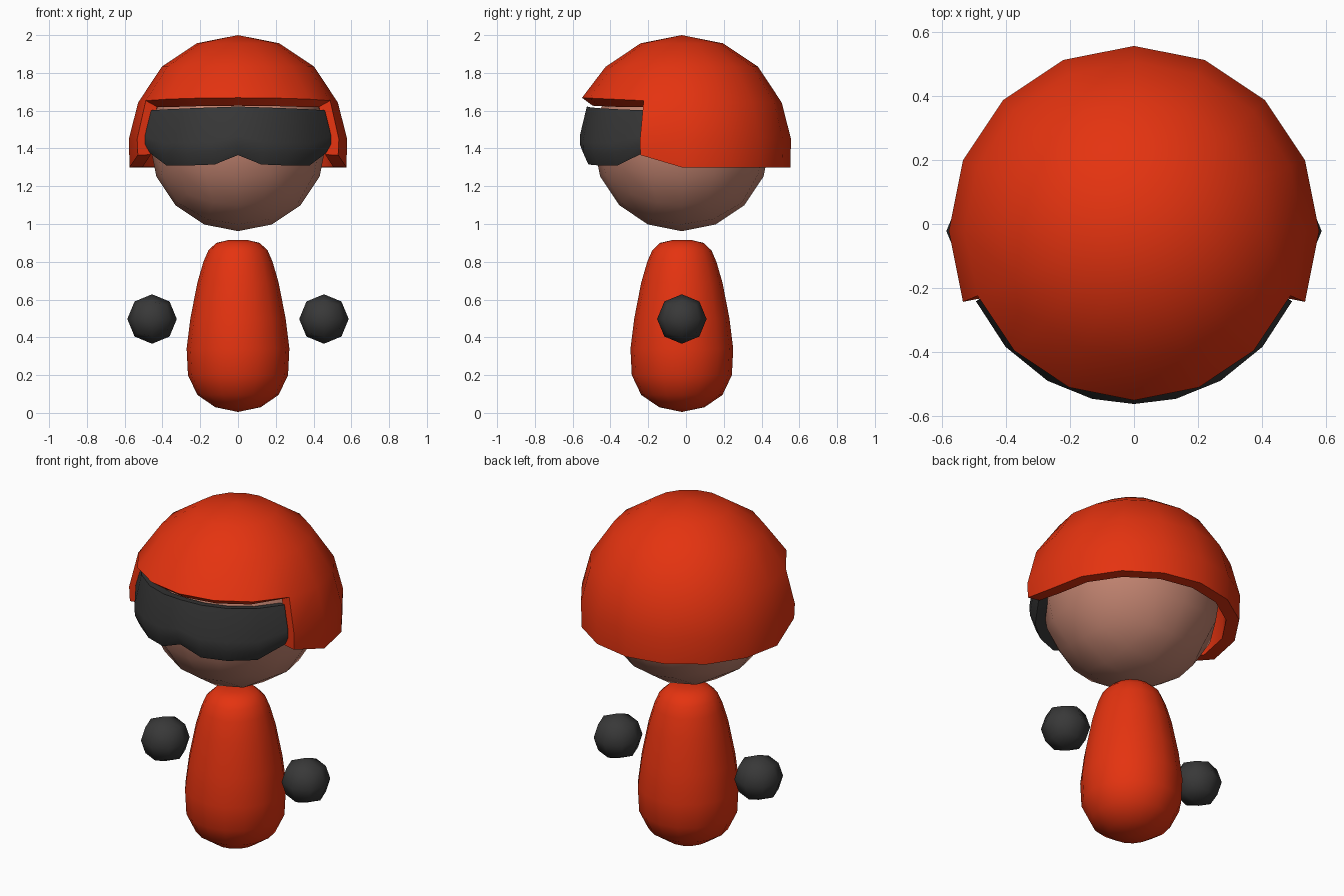
import bpy, bmesh
from math import sin, cos, tan, pi, radians
from mathutils import Vector

cube = bpy.data.objects.get("Cube")
if cube:
    bpy.data.objects.remove(cube, do_unlink=True)

CY = -0.022          # shared vertical axis of all the parts
HEAD_Z = 1.43


def material(name, rgb):
    m = bpy.data.materials.new(name)
    m.use_nodes = True
    m.diffuse_color = (*rgb, 1)
    m.node_tree.nodes["Principled BSDF"].inputs["Base Color"].default_value = (*rgb, 1)
    return m


RED = material("red", (0.78, 0.033, 0.005))
DARK = material("charcoal", (0.04, 0.04, 0.04))
SKIN = material("skin", (0.53, 0.225, 0.16))


def finish(name, bm, mat, thickness=0):
    mesh = bpy.data.meshes.new(name)
    bm.to_mesh(mesh)
    bm.free()
    mesh.materials.append(mat)
    ob = bpy.data.objects.new(name, mesh)
    bpy.context.collection.objects.link(ob)
    bpy.ops.object.select_all(action='DESELECT')
    bpy.context.view_layer.objects.active = ob
    ob.select_set(True)
    if thickness:
        mod = ob.modifiers.new("shell", 'SOLIDIFY')
        mod.thickness = thickness
        mod.offset = -1
        bpy.ops.object.modifier_apply(modifier=mod.name)
    bpy.ops.object.shade_smooth_by_angle(angle=radians(50))
    return ob


def ball(name, center, radius, cuts, mat):
    """Round ball made from an evenly divided cube."""
    bm = bmesh.new()
    bmesh.ops.create_cube(bm, size=2)
    bmesh.ops.subdivide_edges(bm, edges=bm.edges, cuts=cuts, use_grid_fill=True)
    for v in bm.verts:
        d = Vector([tan(c * pi / 4) for c in v.co]).normalized()
        v.co = Vector(center) + d * radius
    return finish(name, bm, mat)


def loft(name, rows, angles, point, mat, closed=True, keep=None, thickness=0):
    """Skin rows, listed bottom to top; point(row, angle) gives radius, z."""
    bm = bmesh.new()
    grid = []
    for row in rows:
        ring = []
        for a in angles:
            r, z = point(row, a)
            ring.append(bm.verts.new((r * sin(radians(a)), CY - r * cos(radians(a)), z)))
        grid.append(ring)
    n = len(angles)
    for j in range(len(rows) - 1):
        for i in range(n if closed else n - 1):
            k = (i + 1) % n
            if keep is None or keep(j, angles[i] + 11.25):
                bm.faces.new((grid[j][i], grid[j][k], grid[j + 1][k], grid[j + 1][i]))
    bmesh.ops.delete(bm, geom=[v for v in bm.verts if not v.link_faces], context='VERTS')
    bmesh.ops.remove_doubles(bm, verts=bm.verts, dist=0.0001)
    return finish(name, bm, mat, thickness)


around = [i * 22.5 - 180 for i in range(16)]

# Body: tapered rounded bean
profile = [(0, 0.005), (0.12, 0.03), (0.215, 0.095), (0.265, 0.2), (0.272, 0.34),
           (0.252, 0.5), (0.215, 0.69), (0.183, 0.8), (0.157, 0.86), (0.115, 0.9),
           (0.055, 0.914), (0, 0.914)]
loft("body", profile, around, lambda row, a: row, RED)

# Hands and head
for side, x in (("left", 0.455), ("right", -0.455)):
    ball(side + "_hand", (x, CY, 0.497), 0.131, 1, DARK)
ball("head", (0, CY, HEAD_Z), 0.468, 3, SKIN)


# Helmet: thick dome with a wide opening across the face
def helmet_point(row, a):
    r, z = row
    if row == dome[0] and abs(a) < 80:       # lifted corner beside the opening
        z += 0.065
    if row == dome[2]:                       # slight peak in the brim
        z += 0.025 * max(0, cos(radians(a)))
    return r, z


dome = [(0.574, 1.3), (0.578, HEAD_Z + 0.02)]
dome += [(0.57 * sin(t), HEAD_Z + 0.57 * cos(t)) for t in (radians(d) for d in (68, 45, 22.5, 0))]
loft("helmet", dome, around, helmet_point, RED,
     keep=lambda j, a: j > 1 or abs(a) > 67.5, thickness=0.07)

# Goggle visor: curved band with a nose notch and clipped lower corners
lower_edge = {0: 1.365, 14: 1.315, 30: 1.31, 48: 1.31, 66: 1.375}
bands = [(0.51, 0), (0.538, 0.06), (0.54, 0.12), (0.503, 0.3)]


def visor_point(row, a):
    r, rise = row
    low = lower_edge[abs(a)]
    top = 1.622 - 0.02 * abs(a) / 66
    return r, low + (top - low) * rise / 0.3


loft("visor", bands, sorted({s * a for a in lower_edge for s in (-1, 1)}),
     visor_point, DARK, closed=False, thickness=0.06)
